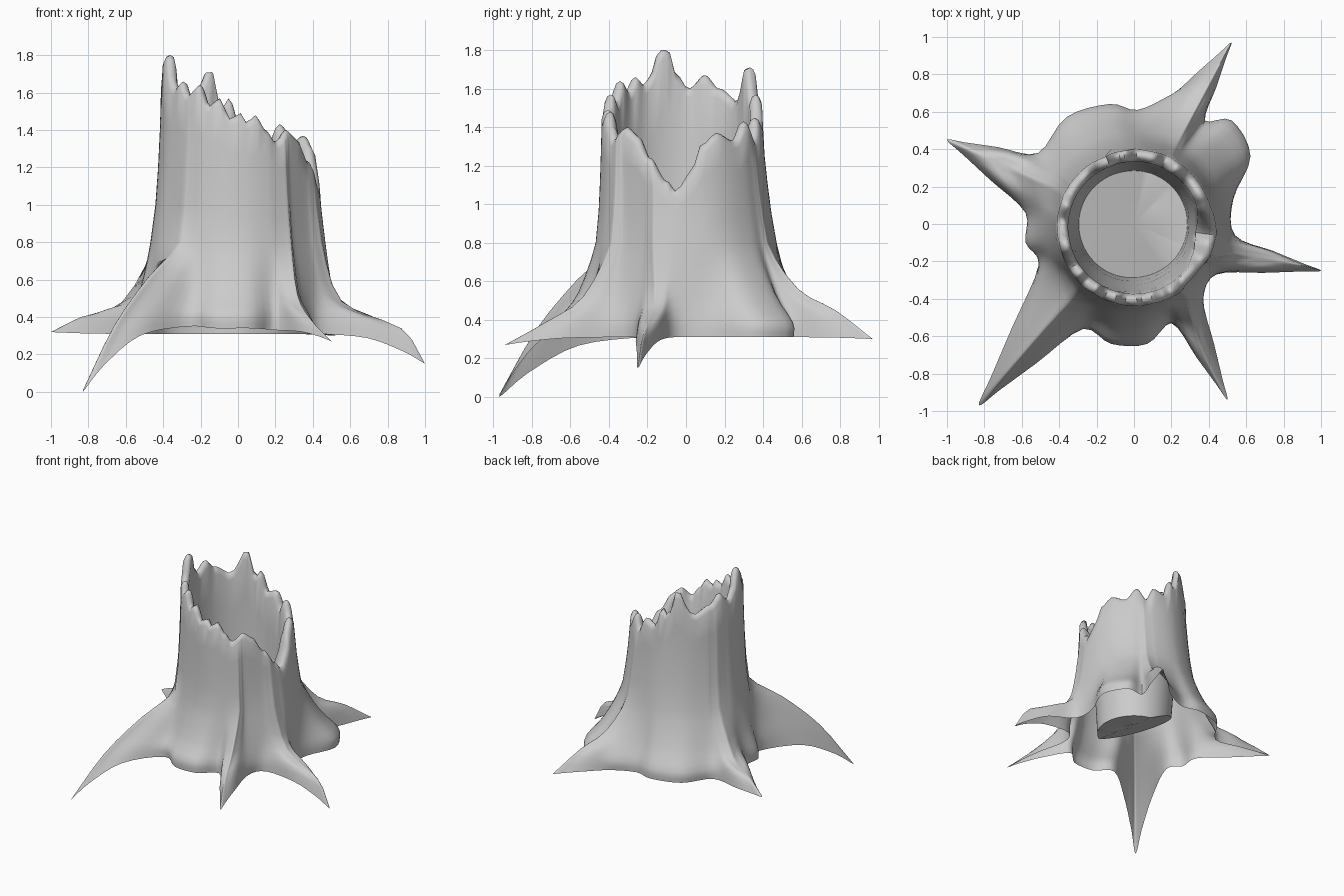
import bpy, bmesh, math
from mathutils import Vector

if "Cube" in bpy.data.objects:
    bpy.data.objects.remove(bpy.data.objects["Cube"])


def interp(table, x, smooth=False):
    if x <= table[0][0]:
        return table[0][1]
    for (x0, y0), (x1, y1) in zip(table, table[1:]):
        if x <= x1:
            t = (x - x0) / (x1 - x0)
            if smooth:
                t = t * t * (3 - 2 * t)
            return y0 + (y1 - y0) * t
    return table[-1][1]


def polar(a, r, z):
    return Vector((r * math.cos(a), r * math.sin(a), z))


# Control columns, each four points from ground edge up to the trunk at z 0.8
def valley(x, y, z=0.31, trunk=0.47):
    a, r = math.atan2(y, x), math.hypot(x, y)
    return [Vector((x, y, z)), polar(a, r * 0.99, z + 0.08),
            polar(a, r * 0.5 + trunk * 0.5, 0.54), polar(a, trunk, 0.8)]


def root(x, y, z, outer, inner, twist=0):
    a, w = math.atan2(y, x), math.radians(twist)
    return [Vector((x, y, z)), polar(a, *outer), polar(a + w / 3, *inner),
            polar(a + w, 0.48, 0.8)]


# Ground outline, counter-clockwise
layout = [
    (root, (1.0, -0.25, 0.15), (0.90, 0.34), (0.58, 0.48), -7),
    (valley, 0.54, -0.06), (valley, 0.53, 0.13),
    (valley, 0.62, 0.36), (valley, 0.52, 0.55), (valley, 0.38, 0.55),
    (root, (0.52, 0.97, 0.30), (0.88, 0.45), (0.66, 0.56)),
    (valley, 0.20, 0.69), (valley, 0.02, 0.61), (valley, -0.13, 0.64),
    (valley, -0.36, 0.57), (valley, -0.51, 0.38),
    (root, (-1.0, 0.45, 0.32), (0.92, 0.40), (0.68, 0.48)),
    (valley, -0.58, 0.06), (valley, -0.58, -0.10), (valley, -0.51, -0.22),
    (root, (-0.83, -0.97, 0.0), (1.02, 0.35), (0.74, 0.61)),
    (valley, -0.27, -0.56, 0.35), (valley, -0.12, -0.64, 0.34),
    (valley, 0.07, -0.64, 0.34), (valley, 0.20, -0.53, 0.33),
    (root, (0.50, -0.94, 0.27), (0.82, 0.39), (0.62, 0.52), 8),
    (valley, 0.37, -0.40, 0.31, 0.44), (valley, 0.44, -0.27, 0.31, 0.44),
]
base = []
for item in layout:
    if item[0] is root:
        base.append((True, root(*item[1], *item[2:])))
    else:
        base.append((False, valley(*item[1:])))


# Root flanks: two columns between each root ridge and its neighbouring valleys
def flank(v, r, fractions, drop, bulge):
    col = [v[k].lerp(r[k], f) for k, f in enumerate(fractions)]
    col[0].z = v[0].z + (r[0].z - v[0].z) * drop
    col[1].z = max(col[1].z, col[0].z + 0.02) + bulge
    return col


columns = []
for i, (is_root, col) in enumerate(base):
    columns.append(col)
    nxt_root, nxt = base[(i + 1) % len(base)]
    if is_root != nxt_root:
        v, r = (nxt, col) if is_root else (col, nxt)
        pair = [flank(v, r, (0.45, 0.5, 0.5, 0.45), 0.14, 0.03),
                flank(v, r, (0.80, 0.84, 0.82, 0.75), 0.6, 0.01)]
        columns += pair[::-1] if is_root else pair


def spline(p0, p1, p2, p3, t):
    return 0.5 * (2 * p1 + (p2 - p0) * t + (2 * p0 - 5 * p1 + 4 * p2 - p3) * t * t
                  + (3 * p1 - p0 - 3 * p2 + p3) * t ** 3)


# Broken rim height by angle in degrees
rim = [(-12, 1.12), (-6, 1.07), (5, 1.16), (15, 1.31), (27, 1.37), (42, 1.33), (55, 1.43),
       (65, 1.34), (75, 1.45), (88, 1.42), (97, 1.57), (104, 1.51), (111, 1.71), (116, 1.71),
       (124, 1.61), (130, 1.53), (150, 1.60), (162, 1.67), (175, 1.60), (185, 1.68), (191, 1.80),
       (198, 1.80), (206, 1.66), (212, 1.62), (220, 1.66), (228, 1.59), (238, 1.64),
       (247, 1.53), (255, 1.57), (264, 1.46), (272, 1.49), (277, 1.44), (284, 1.48),
       (292, 1.40), (300, 1.34), (312, 1.40), (322, 1.36), (335, 1.24), (348, 1.12)]
trunk_r = [(0.8, 0.475), (1.0, 0.447), (1.3, 0.424), (1.8, 0.408)]
inner_r = [(0.4, 0.285), (0.9, 0.32), (1.3, 0.355), (1.8, 0.35)]


def floor_z(x, y):
    """Hollow floor, sloping up to the left."""
    return max(0.34, 0.40 - 0.5 * x - 0.1 * y)


def full_column(c):
    """Ground edge, root flare, trunk, rounded rim, then down the hollow."""
    a = math.atan2(c[3].y, c[3].x)
    deg = math.degrees(a) % 360
    top = interp(rim, deg - 360 if deg > 348 else deg, True)
    flute = math.hypot(c[3].x, c[3].y) - 0.475
    pts = []
    ext = [c[0] * 2 - c[1]] + c + [polar(a, 0.445 + flute, 1.05)]
    for k in range(3):
        for s in range(3):
            pts.append(spline(*ext[k:k + 4], s / 3))
    pts.append(c[3])

    def ring(r, z):
        p = polar(a, r, z)
        p.y -= 0.02 * min(1, max(0, (z - 0.8) / 0.5))
        pts.append(p)

    for t in (0.25, 0.5, 0.75, 1.0):
        z = 0.8 + (top - 0.04 - 0.8) * t
        ring(interp(trunk_r, z) + flute * (1 - 0.7 * t), z)
    edge = interp(trunk_r, top) + flute * 0.3
    ring(edge - 0.012, top - 0.01)
    ring(edge - 0.03, top)
    ring(edge - 0.048, top - 0.01)
    low = floor_z(0.285 * math.cos(a), 0.285 * math.sin(a))
    for t in (1.0, 0.75, 0.5, 0.25, 0.0):
        z = low + (top - 0.05 - low) * t
        ring(interp(inner_r, z), z)
    # Hollow floor ring
    p = pts[-1] * 0.5
    pts.append(Vector((p.x, p.y, floor_z(p.x, p.y))))
    return pts


# Stump shell
n, sub = len(columns), 4
grid = []
for i in range(n):
    q = [columns[(i + d) % n] for d in (-1, 0, 1, 2)]
    for s in range(sub):
        grid.append(full_column([spline(*[c[k] for c in q], s / sub) for k in range(4)]))

bm = bmesh.new()
vs = [[bm.verts.new(p) for p in col] for col in grid]
for i, a in enumerate(vs):
    b = vs[(i + 1) % len(vs)]
    for k in range(len(a) - 1):
        bm.faces.new((a[k], b[k], b[k + 1], a[k + 1]))

# Floor centre
centre = bm.verts.new((0, 0, floor_z(0, 0)))
for i, a in enumerate(vs):
    bm.faces.new((a[-1], vs[(i + 1) % len(vs)][-1], centre))

mesh = bpy.data.meshes.new("tree_stump")
bm.to_mesh(mesh)
bm.free()
stump = bpy.data.objects.new("tree_stump", mesh)
bpy.context.collection.objects.link(stump)
bpy.context.view_layer.objects.active = stump
stump.select_set(True)
bpy.ops.object.shade_smooth_by_angle(angle=math.radians(60))
